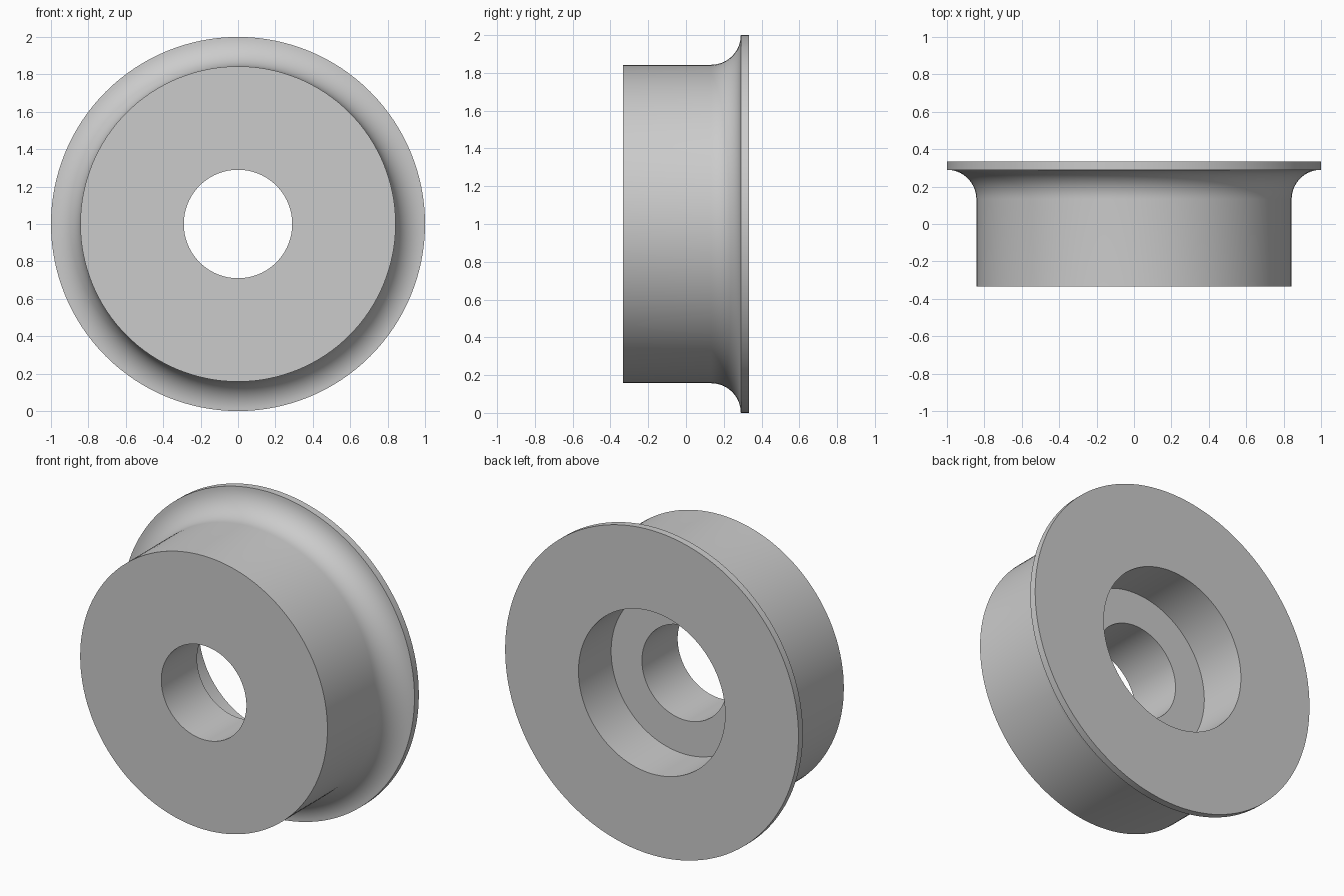
import bpy, bmesh, math
from mathutils import Matrix, Vector

cube = bpy.data.objects.get("Cube")
if cube:
    bpy.data.objects.remove(cube, do_unlink=True)

SEGMENTS = 128
HALF = 0.333      # half of the wheel's width
BODY_R, FLANGE_R, BORE_R, RECESS_R = 0.843, 1.0, 0.29, 0.5
FILLET_R = FLANGE_R - BODY_R
FILLET_Y = 0.29 - FILLET_R
RECESS_Y = 0.015  # floor of the recess in the back

# Plain metal
metal = bpy.data.materials.new("grey_metal")
grey = (0.6, 0.6, 0.6, 1)
metal.diffuse_color = grey
metal.use_nodes = True
metal.node_tree.nodes["Principled BSDF"].inputs["Base Color"].default_value = grey

# Closed cross-section as (radius, y): front face, tread, fillet, flange, recess, bore
fillet = [(FLANGE_R - FILLET_R * math.cos(a), FILLET_Y + FILLET_R * math.sin(a))
          for a in (math.pi / 2 * i / 14 for i in range(15))]
profile = [(BORE_R, -HALF), (BODY_R, -HALF), *fillet, (FLANGE_R, HALF),
           (RECESS_R, HALF), (RECESS_R, RECESS_Y), (BORE_R, RECESS_Y)]

# Spin the section around the axle
bm = bmesh.new()
rings = []
for i in range(SEGMENTS):
    turn = Matrix.Rotation(math.tau * i / SEGMENTS, 3, 'Y')
    rings.append([bm.verts.new(turn @ Vector((r, y, 0)) + Vector((0, 0, 1)))
                  for r, y in profile])
for i, ring in enumerate(rings):
    following = rings[(i + 1) % SEGMENTS]
    for j in range(len(profile)):
        k = (j + 1) % len(profile)
        bm.faces.new((ring[j], ring[k], following[k], following[j]))
bmesh.ops.recalc_face_normals(bm, faces=bm.faces)

mesh = bpy.data.meshes.new("flanged_wheel")
bm.to_mesh(mesh)
bm.free()
mesh.materials.append(metal)
wheel = bpy.data.objects.new("flanged_wheel", mesh)
bpy.context.collection.objects.link(wheel)

# Smooth curved surfaces, crisp rims
bpy.context.view_layer.objects.active = wheel
wheel.select_set(True)
bpy.ops.object.shade_smooth_by_angle(angle=math.radians(30))
